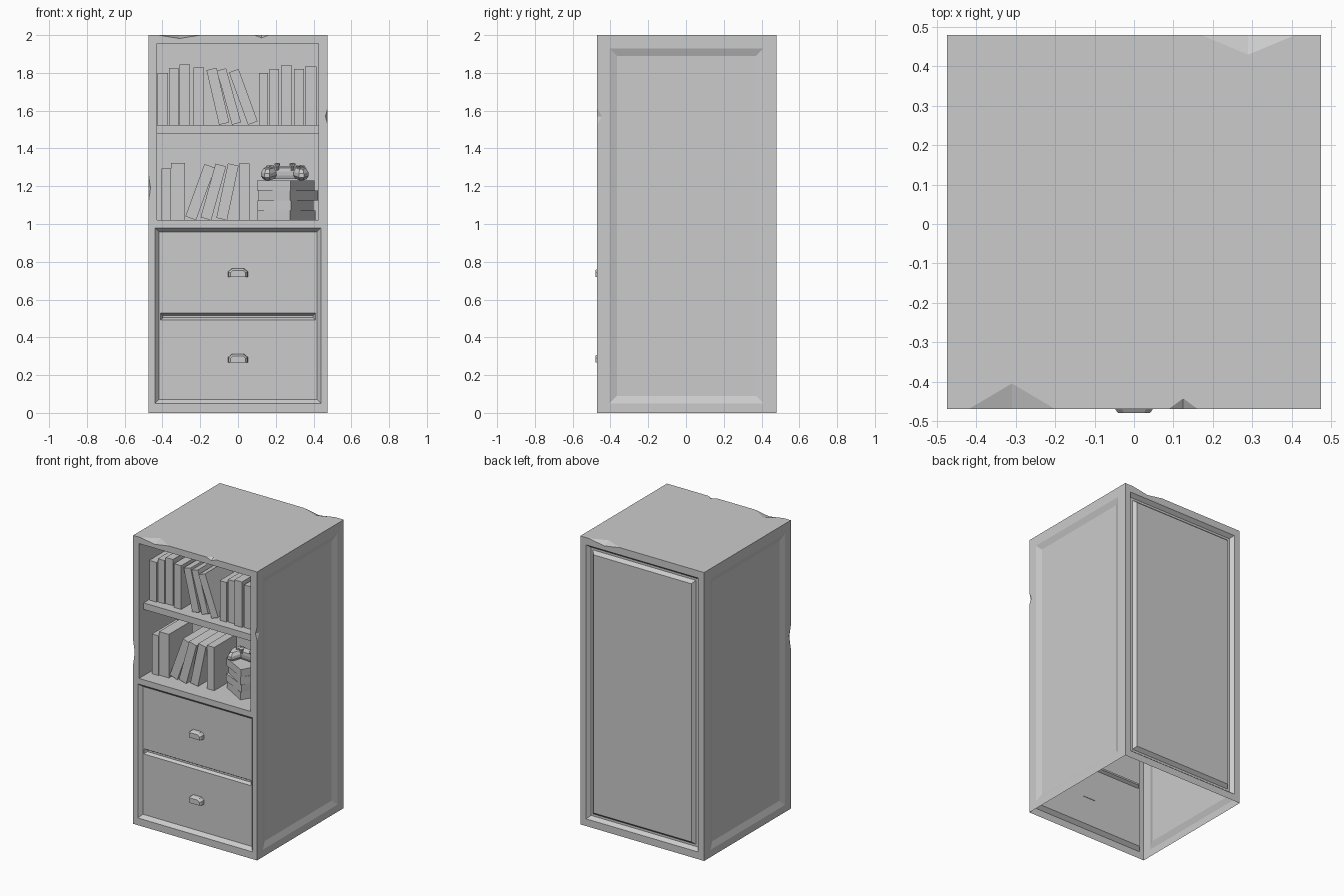
import bpy, bmesh, math
from mathutils import Vector, Matrix

if "Cube" in bpy.data.objects:
    bpy.data.objects.remove(bpy.data.objects["Cube"])


def finish(name, bm):
    bmesh.ops.recalc_face_normals(bm, faces=bm.faces)
    me = bpy.data.meshes.new(name)
    bm.to_mesh(me)
    bm.free()
    ob = bpy.data.objects.new(name, me)
    bpy.context.collection.objects.link(ob)
    return ob


def loft(name, rings):
    bm = bmesh.new()
    vs = [[bm.verts.new(p) for p in r] for r in rings]
    n = len(vs[0])
    for a, b in zip(vs, vs[1:]):
        for i in range(n):
            bm.faces.new((a[i], a[(i + 1) % n], b[(i + 1) % n], b[i]))
    bm.faces.new(vs[0])
    bm.faces.new(vs[-1])
    return finish(name, bm)


def box(name, x0, x1, y0, y1, z0, z1, matrix=None):
    bm = bmesh.new()
    bmesh.ops.create_cube(bm, size=1)
    for v in bm.verts:
        v.co = Vector((x0 if v.co.x < 0 else x1, y0 if v.co.y < 0 else y1,
                       z0 if v.co.z < 0 else z1))
    if matrix:
        bm.transform(matrix)
    return finish(name, bm)


def tapered(name, axis, d0, rect, d1, inset, extend=0.5):
    """Tapered block: rect (a0,a1,b0,b1) at d0 shrinks by inset at d1, prolonged outward."""
    def ring(d, s):
        a0, a1, b0, b1 = rect[0] + s, rect[1] - s, rect[2] + s, rect[3] - s
        pts = ((a0, b0), (a1, b0), (a1, b1), (a0, b1))
        return [(d, a, b) if axis == 'x' else (a, d, b) for a, b in pts]
    return loft(name, [ring(d0 - (d1 - d0) * extend, -inset * extend), ring(d1, inset)])


def combine(target, tool, operation='DIFFERENCE'):
    m = target.modifiers.new("cut", 'BOOLEAN')
    m.operation, m.object, m.solver = operation, tool, 'EXACT'
    bpy.context.view_layer.update()
    dg = bpy.context.evaluated_depsgraph_get()
    me = bpy.data.meshes.new_from_object(target.evaluated_get(dg))
    target.modifiers.clear()
    target.data = me
    bpy.data.objects.remove(tool)


# Cabinet body with recessed side panels
L, F, B = 0.475, -0.47, 0.48
body = box("cabinet_body", -L, L, F, B, 0, 2)
for s in (-1, 1):
    combine(body, tapered("side_recess", 'x', s * L, (-0.405, 0.41, 0.05, 1.93), s * (L - 0.015), 0.04))

# Back panel: recess with a raised centre, leaving a groove
combine(body, tapered("back_recess", 'y', B, (-0.43, 0.43, 0.05, 1.95), B - 0.025, 0.02))
combine(body, tapered("back_raised", 'y', B - 0.025, (-0.395, 0.395, 0.085, 1.915), B - 0.002, 0.02), 'UNION')

# Drawer front recess, and the groove between the two drawers
D = F + 0.025
combine(body, tapered("drawer_recess", 'y', F, (-0.44, 0.44, 0.05, 0.98), D, 0.022))
combine(body, tapered("drawer_groove", 'y', D, (-0.41, 0.41, 0.492, 0.528), D + 0.02, 0.012))

# Open shelf compartment
combine(body, box("shelf_opening", -0.43, 0.425, -0.6, 0.0, 1.02, 1.955))

# Chips knocked out of the edges: centre, half sizes
for c, r in (((-0.31, F, 2), (0.11, 0.065, 0.018)),
             ((0.125, F, 2), (0.037, 0.027, 0.015)),
             ((0.29, B, 2), (0.12, 0.05, 0.02)),
             ((L, F, 1.57), (0.012, 0.025, 0.045)),
             ((-L, F, 1.19), (0.012, 0.025, 0.08))):
    bm = bmesh.new()
    bmesh.ops.create_uvsphere(bm, u_segments=4, v_segments=2, radius=1)
    bm.transform(Matrix.Translation(c) @ Matrix.Diagonal((*r, 1)))
    combine(body, finish("chip", bm))

# The underside is open
bm = bmesh.new()
bm.from_mesh(body.data)
bmesh.ops.delete(bm, geom=[f for f in bm.faces if all(v.co.z < 1e-4 for v in f.verts)], context='FACES')
bm.to_mesh(body.data)
bm.free()

box("middle_shelf", -0.432, 0.427, -0.42, 0.002, 1.48, 1.525)

# Cup handles
arch = [(-.052, 0), (-.052, .028), (-.033, .045), (.033, .045), (.052, .028), (.052, 0)]
for name, z in (("upper", 0.72), ("lower", 0.267)):
    loft(name + "_handle", [[(x * k, y, z + h * k) for x, h in arch]
                            for y, k in ((D + 0.003, 1), (-0.468, 0.95), (-0.48, 0.78))])

# Standing books: left x, thickness, height, lean in degrees (positive = to the right)
rows = {1.525: [(-.425, .055, .275, 0), (-.365, .05, .30, 0), (-.31, .055, .32, 0), (-.235, .055, .303, 0),
                (-.10, .055, .297, -13), (-.032, .05, .297, -15.5), (.053, .054, .295, -20),
                (.11, .05, .275, 0), (.168, .05, .295, 0), (.228, .058, .315, 0),
                (.296, .053, .295, 0), (.355, .06, .31, 0)],
        1.02: [(-.405, .05, .275, 0), (-.355, .075, .302, 0), (-.222, .06, .295, 20),
               (-.142, .058, .295, 15.5), (-.058, .058, .295, 12), (.005, .057, .30, 0)]}
for base, books in rows.items():
    for i, (x, t, h, lean) in enumerate(books):
        # each book pivots on its lower corner on the leaning side
        x0, x1 = (-t, 0) if lean > 0 else (0, t)
        m = Matrix.Translation((x, 0, base)) @ Matrix.Rotation(math.radians(lean), 4, 'Y')
        box(f"book_{base}_{i}", x0, x1, -0.365 + 0.008 * (i % 3), -0.1, 0, h, m)

# Stack of lying books
for i, (dx, dy, ang) in enumerate(((0, 0, -30), (-.006, 0, -26), (.008, 0, -33), (-.004, 0, -28))):
    m = Matrix.Translation((.257 + dx, -.2 + dy, 1.02 + i * .0525)) @ Matrix.Rotation(math.radians(ang), 4, 'Z')
    box(f"stacked_book_{i}", -.1, .1, -.135, .135, 0, .0525, m)

# Game controller lying on the stack
place = (Matrix.Translation((.25, -.24, 1.235)) @ Matrix.Rotation(math.radians(-4), 4, 'Z')
         @ Matrix.Rotation(math.radians(10), 4, 'X'))
half = [(.045, -.015), (.078, -.075), (.105, -.08), (.127, -.03), (.112, .045), (.075, .065), (.035, .05)]
outline = half + [(-x, y) for x, y in reversed(half)]


def pad_ring(z, s):
    return [place @ Vector((x + (s - 1) * (x - math.copysign(.085, x)), y * s, z)) for x, y in outline]


loft("controller_body", [pad_ring(0.006, .72), pad_ring(.025, 1), pad_ring(.045, .95), pad_ring(.065, .65)])


def knob(name, x, y, z, r, h, sides=8):
    bm = bmesh.new()
    bmesh.ops.create_cone(bm, cap_ends=True, segments=sides, radius1=r, radius2=r, depth=h)
    bm.transform(place @ Matrix.Translation((x, y, z + h / 2)))
    finish(name, bm)


for s, side in ((-1, "left"), (1, "right")):
    knob(side + "_stick_stem", s * .04, -.01, .05, .008, .03)
    knob(side + "_stick_cap", s * .04, -.01, .078, .015, .01)
for i in range(4):
    a = i * math.pi / 2
    knob(f"button_{i}", .08 + .016 * math.cos(a), .012 + .016 * math.sin(a), .06, .007, .012, 6)
box("direction_pad_across", -.1, -.06, .006, .018, .06, .072, place)
box("direction_pad_along", -.086, -.074, -.008, .032, .06, .072, place)
